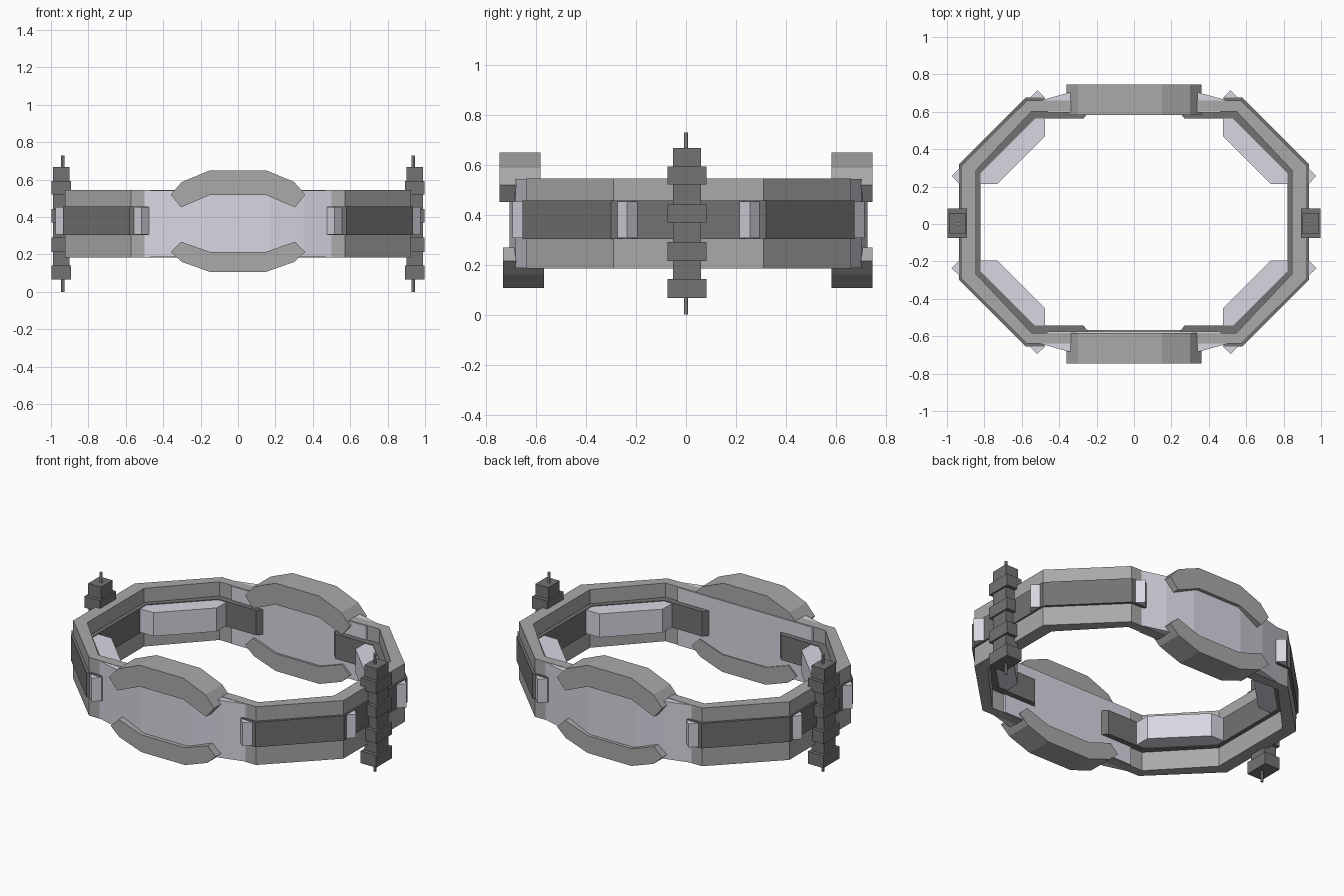
import bpy, bmesh

if "Cube" in bpy.data.objects:
    bpy.data.objects.remove(bpy.data.objects["Cube"])

RING_Y = 0.01


def material(name, rgb):
    m = bpy.data.materials.new(name)
    m.diffuse_color = (*rgb, 1)
    m.use_nodes = True
    m.node_tree.nodes["Principled BSDF"].inputs["Base Color"].default_value = m.diffuse_color
    return m


PALE = material("pale_metal", (0.69, 0.67, 0.75))
GREY = material("mid_grey", (0.40, 0.40, 0.40))
DARK = material("dark_grey", (0.17, 0.17, 0.17))


def prism(name, pts, a, b, mat, axis="z"):
    """Extrude a 2D outline from a to b along z (xy outline) or y (xz outline)."""
    bm = bmesh.new()
    place = (lambda p, t: (p[0], p[1], t)) if axis == "z" else (lambda p, t: (p[0], t, p[1]))
    face = bm.faces.new([bm.verts.new(place(p, a)) for p in pts])
    ext = bmesh.ops.extrude_face_region(bm, geom=[face])
    shift = (0, 0, b - a) if axis == "z" else (0, b - a, 0)
    bmesh.ops.translate(bm, vec=shift,
                        verts=[v for v in ext["geom"] if isinstance(v, bmesh.types.BMVert)])
    bmesh.ops.recalc_face_normals(bm, faces=bm.faces)
    me = bpy.data.meshes.new(name)
    bm.to_mesh(me)
    bm.free()
    me.materials.append(mat)
    ob = bpy.data.objects.new(name, me)
    bpy.context.collection.objects.link(ob)
    return ob


def scaled(pts, sx=1, sy=1, dy=RING_Y):
    return [(x * sx, y * sy + dy) for x, y in pts]


def c_shape(outer, inner):
    """Close a back-half outline into a C that wraps one end of the ring."""
    def flip(pts):
        return [(x, -y) for x, y in reversed(pts)]
    return outer + flip(outer) + list(reversed(flip(inner))) + list(reversed(inner))


# Half-ring outlines, from near the middle of the back to the side
rail = c_shape([(0.32, 0.65), (0.572, 0.65), (0.925, 0.300)],
               [(0.32, 0.592), (0.548, 0.592), (0.845, 0.277)])
band = c_shape([(0.48, 0.665), (0.58, 0.665), (0.935, 0.310)],
               [(0.48, 0.592), (0.24, 0.592), (0.27, 0.553), (0.53, 0.553), (0.82, 0.262)])

# Bracket that runs across the inside of each diagonal, with outer tabs
clip = [(0.475, 0.46), (0.475, 0.665), (0.517, 0.705), (0.557, 0.665), (0.58, 0.64),
        (0.91, 0.31), (0.935, 0.285), (0.975, 0.247), (0.935, 0.205), (0.73, 0.205)]

for sx, side in ((1, "right"), (-1, "left")):
    prism(f"upper_rail_{side}", scaled(rail, sx), 0.455, 0.545, GREY)
    prism(f"lower_rail_{side}", scaled(rail, sx), 0.185, 0.305, GREY)
    prism(f"dark_band_{side}", scaled(band, sx), 0.303, 0.457, DARK)
    for sy, end in ((1, "back"), (-1, "front")):
        prism(f"corner_bracket_{end}_{side}", scaled(clip, sx, sy), 0.307, 0.453, PALE)

    # Ribbed column with a thin pin through it
    levels = [0.066, 0.142, 0.214, 0.29, 0.37, 0.442, 0.522, 0.594, 0.667]
    for i in range(8):
        hx, hy = (0.053, 0.078) if i % 2 == 0 else (0.043, 0.056)
        if i == 7:
            hx = 0.044
        box = [(0.945 - hx, -hy), (0.945 + hx, -hy), (0.945 + hx, hy), (0.945 - hx, hy)]
        prism(f"column_block_{side}_{i + 1}", scaled(box, sx, 1, 0.004), levels[i], levels[i + 1], DARK)
    bpy.ops.mesh.primitive_cylinder_add(vertices=8, radius=0.009, depth=0.73,
                                        location=(sx * 0.937, 0, 0.365))
    pin = bpy.context.object
    pin.name = f"column_pin_{side}"
    pin.data.materials.append(GREY)

# Bowed plates at front and back
bow = [(0.5, 0.65), (0.35, 0.692), (0.17, 0.716)]
plate = [(-0.46, 0.585)] + [(-x, y) for x, y in bow] + bow[::-1] + [(0.46, 0.585)]

# Arched pads above and below each plate
top_half = [(0.15, 0.65), (0.30, 0.588), (0.36, 0.52), (0.305, 0.452), (0.15, 0.518)]
low_half = [(0.15, 0.107), (0.30, 0.16), (0.36, 0.214), (0.305, 0.268), (0.15, 0.214)]


def both_sides(half):
    return half + [(-x, z) for x, z in reversed(half)]


for sy, end in ((1, "back"), (-1, "front")):
    prism(f"plate_{end}", scaled(plate, 1, sy), 0.187, 0.543, PALE)
    prism(f"upper_pad_{end}", both_sides(top_half), sy * 0.582, sy * 0.747, GREY, "y")
    low = (0.582, 0.747) if sy > 0 else (-0.568, -0.732)
    prism(f"lower_pad_{end}", both_sides(low_half), *low, GREY, "y")
